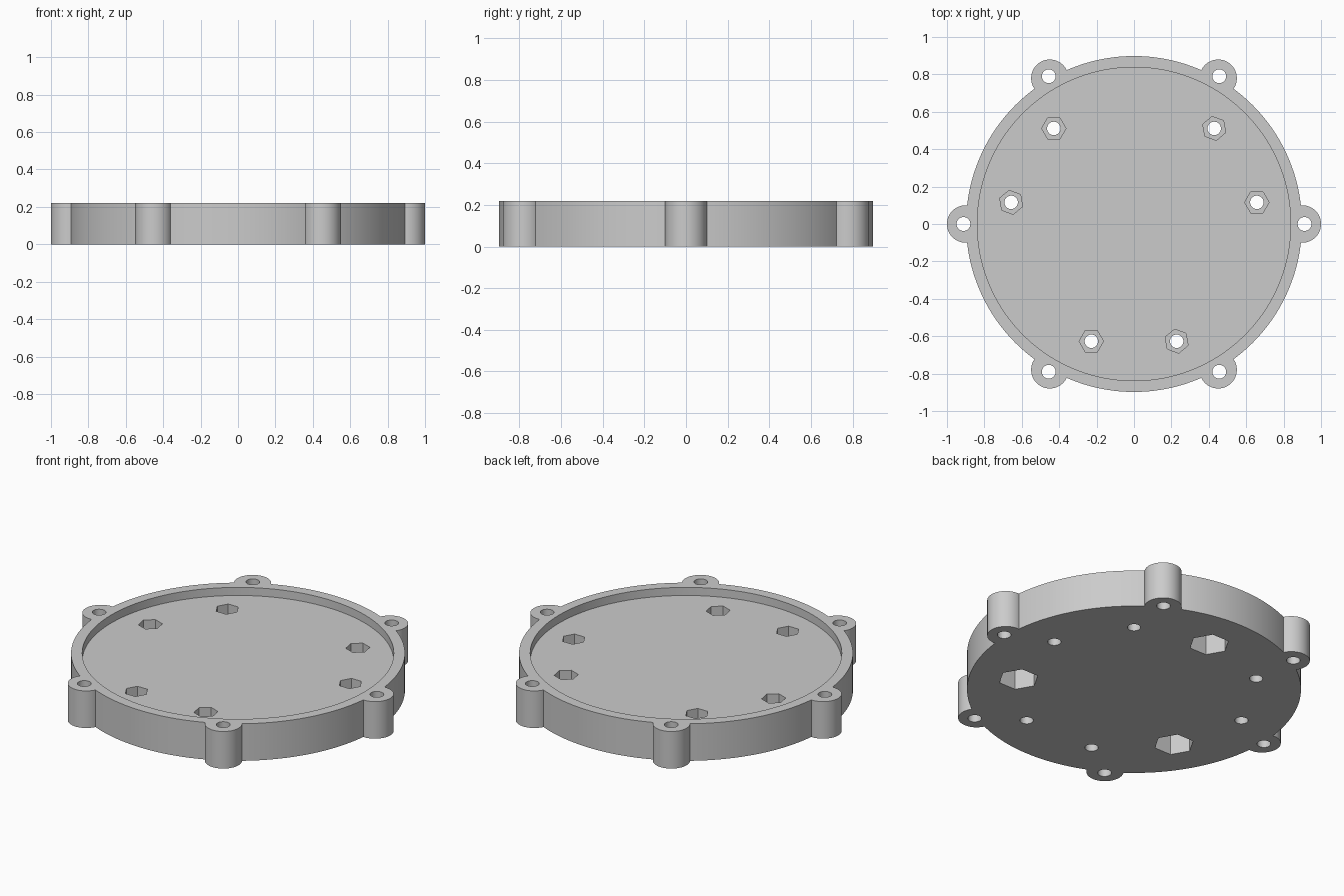
import bpy, bmesh
from math import radians, cos, sin
from mathutils import Matrix, Vector

if "Cube" in bpy.data.objects:
    bpy.data.objects.remove(bpy.data.objects["Cube"], do_unlink=True)

HEIGHT, FLOOR = 0.22, 0.172

grey = bpy.data.materials.new("plain_grey")
grey.use_nodes = True
grey.diffuse_color = (0.6, 0.6, 0.6, 1)
grey.node_tree.nodes["Principled BSDF"].inputs["Base Color"].default_value = (0.6, 0.6, 0.6, 1)


def polar(radius, degrees):
    return [(radius * cos(radians(d)), radius * sin(radians(d)), d) for d in degrees]


def prisms(name, places, radius, sides, z0, z1, turn=lambda d: 0):
    """One object holding upright prisms at every (x, y, bearing)."""
    bm = bmesh.new()
    for x, y, d in places:
        spin = Matrix.Rotation(radians(turn(d)), 4, "Z")
        move = Matrix.Translation(Vector((x, y, (z0 + z1) / 2)))
        bmesh.ops.create_cone(bm, cap_ends=True, segments=sides, radius1=radius,
                              radius2=radius, depth=z1 - z0, matrix=move @ spin)
    # Ring vertices start on +y, so turn every prism to put a corner on +x
    mesh = bpy.data.meshes.new(name)
    bm.to_mesh(mesh)
    bm.free()
    ob = bpy.data.objects.new(name, mesh)
    ob.data.materials.append(grey)
    bpy.context.collection.objects.link(ob)
    return ob


def combine(target, other, operation):
    """Apply a boolean and remove the helper."""
    other.hide_render = True
    mod = target.modifiers.new("combine", "BOOLEAN")
    mod.operation, mod.solver, mod.object = operation, "EXACT", other
    bpy.context.view_layer.objects.active = target
    bpy.ops.object.modifier_apply(modifier=mod.name)
    bpy.data.objects.remove(other, do_unlink=True)


ears = range(0, 360, 60)
bolts = [10, 130, 250, 50, 170, 290]
centre = [(0, 0, 0)]

# Round body with six ears
body = prisms("round_cover", centre, 0.898, 144, 0, HEIGHT)
combine(body, prisms("ears", polar(0.9, ears), 0.1, 48, 0, HEIGHT), "UNION")

# Shallow recess inside the rim
combine(body, prisms("recess", centre, 0.838, 144, FLOOR, 0.4), "DIFFERENCE")

# Nut pockets in the floor; every other one is turned with its bolt
combine(body, prisms("nut_pockets", polar(0.667, bolts), 0.065, 6, 0.09, 0.3,
                     lambda d: 30 + (0 if d % 120 == 10 else 40)), "DIFFERENCE")

# Large hexagonal pockets underneath
combine(body, prisms("base_pockets", polar(0.63, (90, 210, 330)), 0.109, 6, -0.1, 0.13,
                     lambda d: 30), "DIFFERENCE")

# Through holes in the floor and the ears
combine(body, prisms("floor_holes", polar(0.667, bolts), 0.036, 32, -0.1, 0.4), "DIFFERENCE")
combine(body, prisms("ear_holes", polar(0.912, ears), 0.037, 32, -0.1, 0.4), "DIFFERENCE")

# Smooth the round walls, keep the edges crisp
bpy.ops.object.select_all(action="DESELECT")
body.select_set(True)
bpy.context.view_layer.objects.active = body
bpy.ops.object.shade_smooth_by_angle(angle=radians(30))
